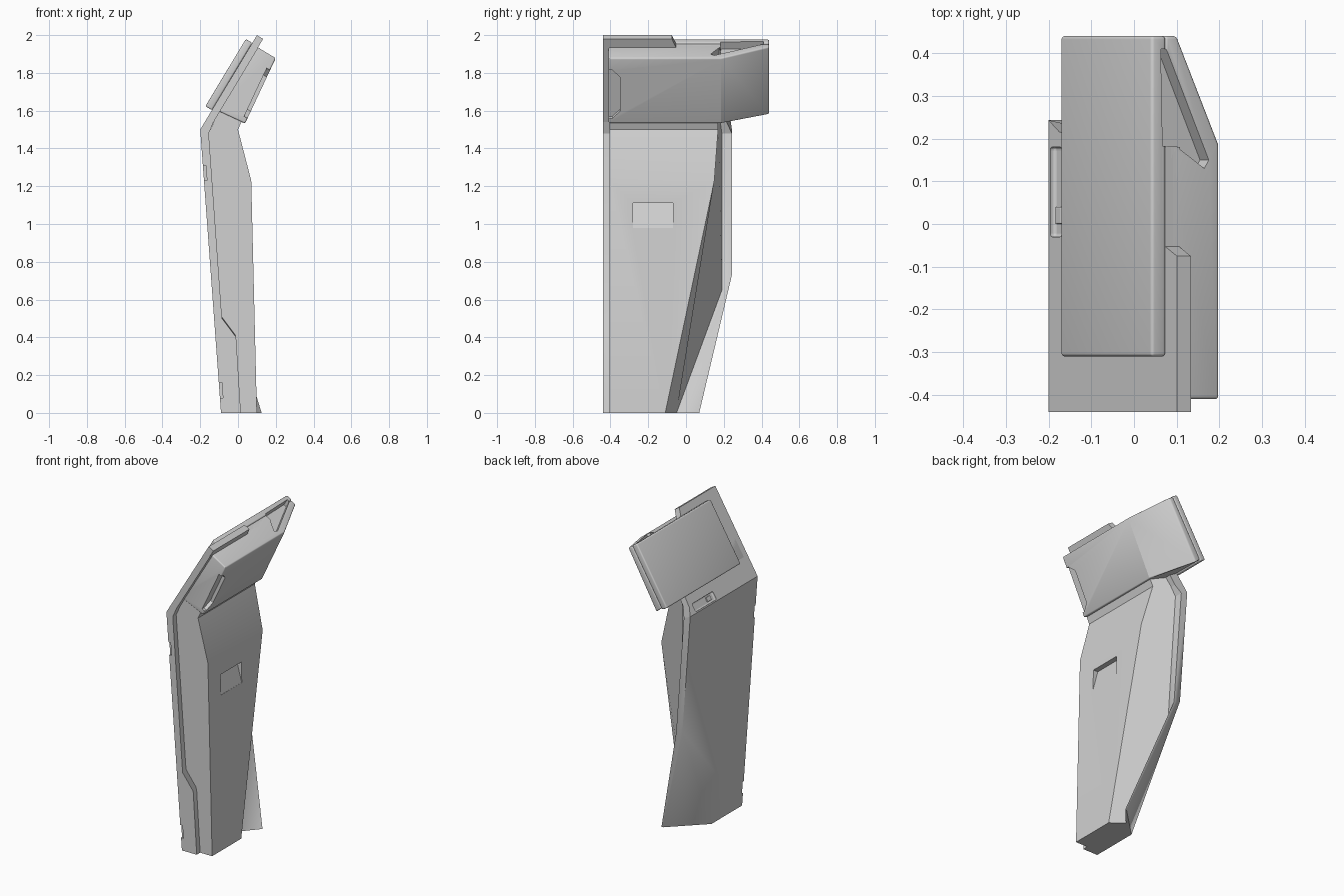
import bpy
import bmesh

cube = bpy.data.objects.get("Cube")
if cube:
    bpy.data.objects.remove(cube, do_unlink=True)

grey = bpy.data.materials.new("plain grey")
grey.use_nodes = True
colour = (0.64, 0.64, 0.64, 1)
grey.diffuse_color = colour
grey.node_tree.nodes["Principled BSDF"].inputs["Base Color"].default_value = colour

FRONT = -0.44
COVER_FRONT = -0.405


def head(u, n, y):
    """Point on the tilted head: u runs up the slope, n runs outwards to +x."""
    return (-0.2 + 0.515 * u + 0.857 * n, y, 1.5 + 0.857 * u - 0.515 * n)


def solid(name, points, faces, bevel=0):
    bm = bmesh.new()
    verts = [bm.verts.new(p) for p in points]
    for f in faces:
        bm.faces.new([verts[i] for i in f])
    bmesh.ops.recalc_face_normals(bm, faces=bm.faces)
    mesh = bpy.data.meshes.new(name)
    bm.to_mesh(mesh)
    bm.free()
    mesh.materials.append(grey)
    obj = bpy.data.objects.new(name, mesh)
    bpy.context.collection.objects.link(obj)
    if bevel:
        mod = obj.modifiers.new("soft edges", "BEVEL")
        mod.width = bevel
        mod.segments = 4
        mod.limit_method = "ANGLE"
        apply(obj, mod)
    return obj


def select(objects):
    bpy.ops.object.select_all(action="DESELECT")
    for obj in objects:
        obj.select_set(True)
    bpy.context.view_layer.objects.active = objects[0]


def apply(obj, mod):
    select([obj])
    bpy.ops.object.modifier_apply(modifier=mod.name)


def loft(name, rings, bevel=0):
    """Closed solid through rings that have equal point counts."""
    k = len(rings[0])
    faces = [list(range(k)), [k * (len(rings) - 1) + i for i in range(k)]]
    for r in range(len(rings) - 1):
        for i in range(k):
            j = (i + 1) % k
            faces.append([r * k + i, r * k + j, r * k + k + j, r * k + k + i])
    return solid(name, [p for ring in rings for p in ring], faces, bevel)


def head_block(name, u0, u1, n0, n1, y0, y1, bevel=0):
    corners = [(u0, n0), (u1, n0), (u1, n1), (u0, n1)]
    return loft(name, [[head(u, n, y) for u, n in corners] for y in (y0, y1)], bevel)


def cut(cutter, *targets):
    for obj in targets:
        mod = obj.modifiers.new("cut", "BOOLEAN")
        mod.operation = "DIFFERENCE"
        mod.solver = "EXACT"
        mod.object = cutter
        apply(obj, mod)
    bpy.data.objects.remove(cutter, do_unlink=True)


# Stepped seam between the shell and the cover, on the front and on the back
seam_front = [(0.015, 0), (-0.01, 0.4), (-0.085, 0.5), (-0.155, 1.48)]
seam_back = [(0.02, -0.05, 0), (-0.054, 0.098, 0.4), (-0.1, 0.19, 0.65), (-0.155, 0.19, 1.48)]

# Grip rear shell, with its flared lower corner
shell_points = [
    (-0.09, FRONT, 0), (-0.2, FRONT, 1.5), (-0.2, 0.243, 1.5),
    (-0.145, 0.243, 0.75), (0.115, 0.07, 0), (-0.09, -0.13, 0)]
shell_points += [(x, FRONT, z) for x, z in seam_front] + seam_back
shell_points += [(-0.155, 0.243, 1.48), (-0.1, 0.243, 0.73), (0.125, 0.07, 0)]
shell_faces = [
    (0, 1, 2, 3), (0, 3, 5), (5, 3, 4), (0, 6, 7, 8, 9, 1), (1, 9, 13, 14, 2),
    (2, 14, 15, 3), (3, 15, 16, 4), (13, 14, 15, 12), (12, 15, 16, 10, 11),
    (0, 5, 4, 16, 10, 6), (6, 7, 11, 10), (7, 8, 12, 11), (8, 9, 13, 12)]
grip_shell = solid("grip_shell", shell_points, shell_faces)

# Grip cover, set back from the front of the shell
outer = [(0, 0.17, 1.5), (0.07, 0.15, 1.23), (0.1, -0.11, 0)]
neck = [(0.16, 0.03), (0.16, 0.165)]
front_ring = [(x, COVER_FRONT, z) for x, z in seam_front]
front_ring += [head(u, n, COVER_FRONT) for u, n in neck]
front_ring += [(x, COVER_FRONT, z) for x, y, z in outer]
back_ring = seam_back + [head(u, n, 0.17) for u, n in neck] + outer
grip_cover = loft("grip_cover", [front_ring, back_ring])

# Wedge-shaped finger slot on the cover
slot = [(0.1, 0.98), (0.1, 1.11), (0.04, 1.11), (0.075, 0.98)]
cut(loft("slot_cutter", [[(x, y, z) for x, z in slot] for y in (-0.28, -0.07)]), grip_cover)

# Small latch notches on the front edge of the shell
for z in (0.08, 1.23):
    ring = []
    for h in (z, z + 0.08):
        edge = -0.09 - 0.11 * h / 1.5
        ring += [(edge - 0.02, h), (edge + 0.016, h)]
    ring = [ring[0], ring[1], ring[3], ring[2]]
    cut(loft("notch_cutter", [[(x, y, h) for x, h in ring] for y in (-0.46, -0.43)]), grip_shell)

# Raised lip on the front half of the head plate
lip = [(0.5, 0), (0.583, 0), (0.583, 0.038), (0.5, 0.038)]
loft("head_lip", [[head(u, n, FRONT) for u, n in lip],
                  [head(u, n, -0.075 if u > 0.55 else -0.04) for u, n in lip]])

# Tilted head plate, chamfered above the bend
plate = [(0, 0, 0.243), (0.05, 0, 0.215), (0.53, 0, 0.18),
         (0.53, 0.04, 0.18), (0.07, 0.04, 0.215)]
plate_rings = [[head(u, n, FRONT) for u, n, y in plate] + [(-0.155, FRONT, 1.48)],
               [head(u, n, y) for u, n, y in plate] + [(-0.155, 0.243, 1.48)]]
head_plate = loft("head_plate", plate_rings)

# Button recess at the bend
cut(head_block("recess_cutter", 0.008, 0.06, -0.03, 0.014, -0.03, 0.18, 0.008), head_plate)
head_block("button", 0.02, 0.048, 0.005, 0.016, 0, 0.04, 0.004)

# Head rear cover and the tapered head housing
rear_cover = head_block("rear_cover", 0.12, 0.535, -0.04, 0, -0.31, 0.44, 0.008)
sections = [(-0.41, 0.15, 0.187, 0.148), (0.185, 0.15, 0.187, 0.148), (0.44, 0.12, 0.045, 0.033)]
housing = loft("head_housing", [
    [head(0.13, 0, y), head(0.53, 0, y), head(0.53, top, y), head(low, bottom, y)]
    for y, low, bottom, top in sections], 0.008)

# Triangular pocket in the top of the head
pocket = [(-0.015, 0.41), (0.003, 0.41), (0.119, 0.15), (0.107, 0.13), (0.03, 0.182), (-0.01, 0.182)]
cut(loft("pocket_cutter", [[head(u, n, y) for n, y in pocket] for u in (0.49, 0.6)]),
    rear_cover, housing)

# Side notch on the front edge of the housing
notch = [(0.22, -0.35), (0.42, -0.35), (0.46, -0.39), (0.46, -0.45), (0.18, -0.45), (0.18, -0.39)]
cut(loft("side_notch_cutter", [[head(u, 0.192 - 0.103 * u + d, y) for u, y in notch]
                               for d in (-0.01, 0.1)]), housing)

# Soft shading over the bends, crisp edges elsewhere
for angle, parts in ((0.42, [rear_cover, housing, grip_cover]), (0.85, [grip_shell])):
    select(parts)
    bpy.ops.object.shade_smooth_by_angle(angle=angle)
